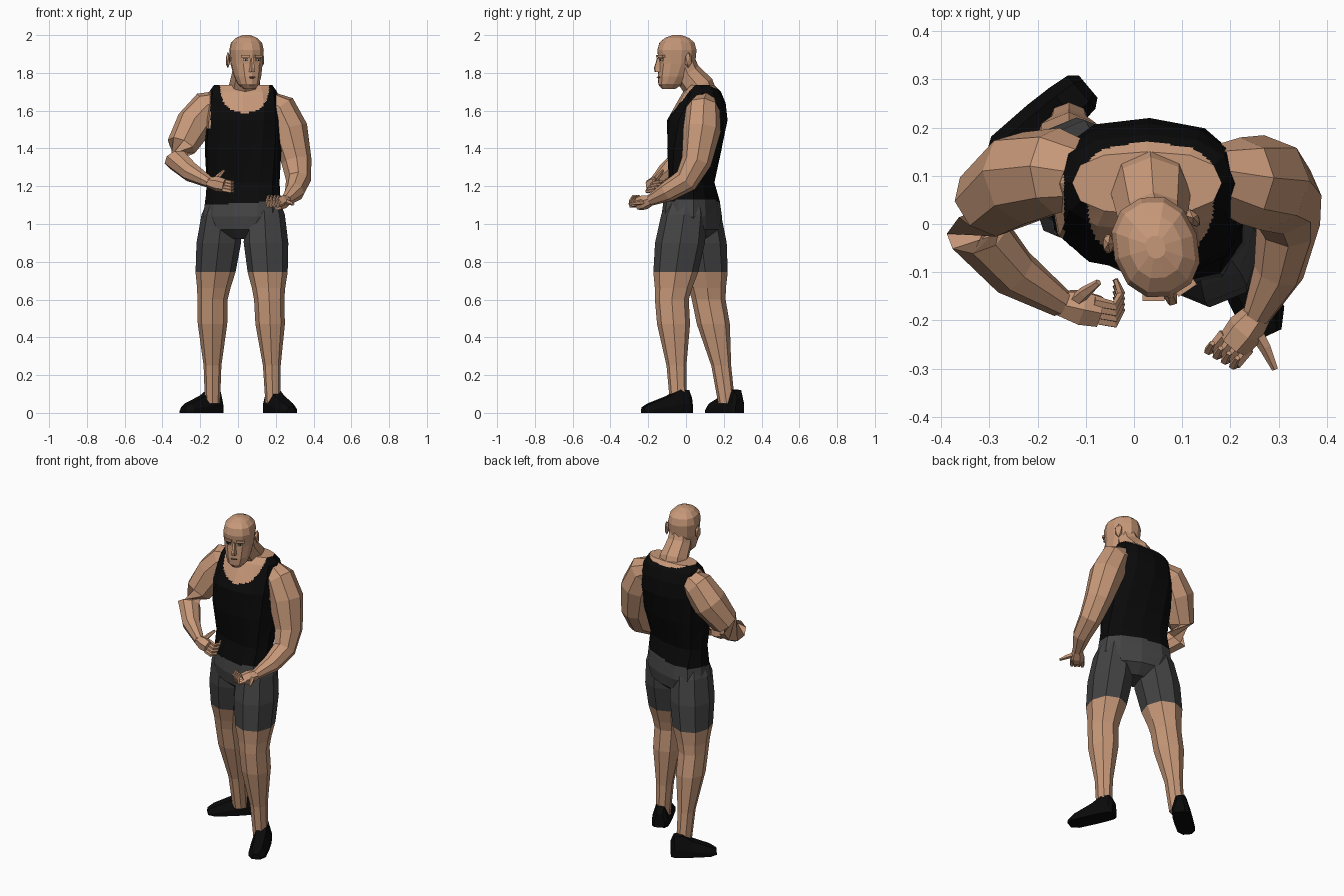
import bpy, bmesh
from math import sin, cos, pi, radians, copysign
from mathutils import Vector, Matrix

if "Cube" in bpy.data.objects:
    bpy.data.objects.remove(bpy.data.objects["Cube"])


def material(name, *rgb):
    mat = bpy.data.materials.new(name)
    mat.use_nodes = True
    mat.diffuse_color = (*rgb, 1)
    shader = mat.node_tree.nodes["Principled BSDF"]
    shader.inputs["Base Color"].default_value = (*rgb, 1)
    shader.inputs["Roughness"].default_value = 0.9
    return mat


SKIN = material("skin", .57, .315, .19)
BLACK = material("black cloth and shoes", .003, .003, .003)
GREY = material("grey shorts", .057, .057, .057)
WHITE = material("eye white", .55, .48, .42)
DARK = material("dark brown", .03, .02, .01)
LIP = material("lip", .4, .19, .12)


def finish(name, bm, materials, colour_rule=None, placement=None):
    """Turn a bmesh into an object, colouring faces by a rule on their centre."""
    bmesh.ops.recalc_face_normals(bm, faces=bm.faces)
    if colour_rule:
        for face in bm.faces:
            face.material_index = colour_rule(face.calc_center_median())
    if placement:
        bm.transform(placement)
    mesh = bpy.data.meshes.new(name)
    bm.to_mesh(mesh)
    bm.free()
    for mat in materials:
        mesh.materials.append(mat)
    bpy.context.collection.objects.link(bpy.data.objects.new(name, mesh))


def loft(rings, cuts=0):
    """Bridge equal rings of points and close both ends."""
    bm = bmesh.new()
    rows = [[bm.verts.new(point) for point in ring] for ring in rings]
    for low, high in zip(rows, rows[1:]):
        for i in range(len(low)):
            bm.faces.new((low[i - 1], low[i], high[i], high[i - 1]))
    if cuts:
        bmesh.ops.subdivide_edges(bm, edges=bm.edges[:], cuts=cuts, use_grid_fill=True)
    bmesh.ops.holes_fill(bm, edges=[e for e in bm.edges if e.is_boundary], sides=0)
    return bm


def level_ring(centre, half_width, half_depth, yaw=0, sides=12, boxiness=.9):
    """Horizontal oval ring, slightly squared off."""
    turn = Matrix.Rotation(radians(yaw), 3, 'Z')
    ring = []
    for k in range(sides):
        c, s = cos(2 * pi * k / sides), sin(2 * pi * k / sides)
        x = half_width * copysign(abs(c) ** boxiness, c)
        y = half_depth * copysign(abs(s) ** boxiness, s)
        ring.append(Vector(centre) + turn @ Vector((x, y, 0)))
    return ring


def tube(name, points, radii, reference, sides=8):
    """Round limb along a path, with a radius at each point."""
    points = [Vector(p) for p in points]
    rings = []
    for i, (point, radius) in enumerate(zip(points, radii)):
        before, after = points[max(i - 1, 0)], points[min(i + 1, len(points) - 1)]
        along = (after - before).normalized()
        across = along.cross(Vector(reference)).normalized()
        other = along.cross(across)
        angles = [2 * pi * k / sides for k in range(sides)]
        rings.append([point + radius * (across * cos(a) + other * sin(a)) for a in angles])
    finish(name, loft(rings), [SKIN])


# Torso: height, centre depth, half width, half depth; the hips twist forward on the left
torso = [(.92, .03, .06, .07), (.97, .03, .18, .13), (1.04, .03, .22, .14), (1.12, .03, .21, .13),
         (1.22, .03, .2, .105), (1.4, .045, .205, .145), (1.55, .06, .2, .16), (1.64, .08, .19, .13),
         (1.7, .085, .18, .1), (1.735, .085, .155, .065)]


def torso_colour(c):
    """Skin in the neckline and armholes, cloth to the tilted waist, shorts below."""
    if c.z < 1.115 + .06 * c.x + .05 * c.y:
        return 2
    drop = .15 if c.y < .08 else .025
    in_neckline = abs((c.x - .035) / .13) ** 2.4 + abs((c.z - 1.74) / drop) ** 2.4 < 1
    in_armhole = c.z > 1.5 and abs(c.x - .035) > .18
    return 0 if in_neckline or in_armhole else 1


rings = []
for z, y, half_width, half_depth in torso:
    twist = -20 * min(1, max(0, (1.6 - z) / .5))
    rings.append(level_ring((.027, y, z), half_width, half_depth, twist, boxiness=.8))
finish("torso", loft(rings, cuts=9), [SKIN, BLACK, GREY], torso_colour)

# Legs follow hip, knee and ankle, with the hem of the shorts as a ring
HEM, KNEE, ANKLE, HIP = .745, .6, .1, 1.05
leg_radii = {1.12: .085, HIP: .108, .9: .118, HEM: .106, .66: .088, KNEE: .08, .47: .078, .25: .047, .05: .04}


def build_leg(side, hip, knee, ankle):
    hip, knee, ankle = Vector(hip), Vector(knee), Vector(ankle)
    rings = []
    for z, radius in leg_radii.items():
        if z > KNEE:
            spot = knee.lerp(hip, (z - KNEE) / (HIP - KNEE))
        else:
            spot = ankle.lerp(knee, max(0, (z - ANKLE) / (KNEE - ANKLE)))
        rings.append(level_ring((spot.x, spot.y, z), radius, radius * 1.12, sides=8))
    finish(side + "_leg", loft(rings), [SKIN, GREY], lambda c: int(c.z > HEM))


build_leg("left", (.14, -.01), (.165, -.075), (.185, -.04))
build_leg("right", (-.085, .065), (-.135, .12), (-.135, .215))

# Shoes: distance from the heel, half width, height
shoe = [(0, .03, .08), (.02, .045, .12), (.07, .05, .125), (.13, .052, .09), (.24, .05, .05), (.28, .025, .03)]


def build_shoe(side, heel, direction, size):
    outline = [(-1, 0), (-1, .4), (-.55, 1), (.55, 1), (1, .4), (1, 0)]
    rings = [[(d * size, w * across, h * up) for across, up in outline] for d, w, h in shoe]
    turn = Matrix.Rotation(radians(direction), 4, 'Z')
    finish(side + "_shoe", loft(rings), [BLACK], placement=Matrix.Translation(heel) @ turn)


build_shoe("left", (.165, .025, 0), -65, 1)
build_shoe("right", (-.095, .285, 0), -140, .92)

# Arms, from inside the shoulder to the wrist
arm_radii = (.06, .09, .1, .08, .066, .053, .03)
left_wrist, right_wrist = Vector((.255, -.19, 1.125)), Vector((-.15, -.165, 1.22))
tube("left_arm", [(.15, .1, 1.65), (.22, .09, 1.61), (.27, .085, 1.5), (.31, .055, 1.33),
                  (.32, 0, 1.23), (.3, -.1, 1.17), left_wrist], arm_radii, (1, 0, 0))
tube("right_arm", [(-.08, .1, 1.65), (-.16, .11, 1.62), (-.23, .095, 1.53), (-.3, .045, 1.41),
                   (-.325, -.015, 1.34), (-.25, -.1, 1.275), right_wrist], arm_radii, (0, 1, 1))


def build_hand(side, wrist, reach, across, curl):
    """Palm, thumb and four curled fingers in the hand's own directions."""
    reach, across, curl = (Vector(v).normalized() for v in (reach, across, curl))
    knuckles = wrist + reach * .08
    tube(side + "_palm", [wrist - reach * .01, wrist + reach * .04, knuckles],
         (.028, .04, .036), curl, sides=6)
    tube(side + "_thumb", [wrist + reach * .02, wrist + reach * .05 + across * .055,
                           wrist + reach * .08 + across * .1], (.017, .013, .007), curl, sides=5)
    for i in range(4):
        base = knuckles + across * .02 * (i - 1.5)
        bends = [base - reach * .01, base + reach * .035,
                 base + reach * .045 + curl * .03, base + reach * .03 + curl * .055]
        tube(f"{side}_finger_{i + 1}", bends, (.012, .011, .009, .006), across, sides=5)


build_hand("left", left_wrist, (-.6, -.75, -.25), (.85, -.5, 0), (0, .2, 1))
build_hand("right", right_wrist, (.95, -.2, -.2), (0, .6, .8), (.1, 1, .1))

# Neck leaning forward
tube("neck", [(.03, .09, 1.64), (.035, .065, 1.73), (.04, .005, 1.8), (.045, -.015, 1.86)],
     (.09, .083, .071, .065), (1, 0, 0))

# Head: half width at each height, with the jaw pushed forward, turned a little to its left
HEAD = Matrix.Translation((.045, -.048, 0)) @ Matrix.Rotation(radians(17), 4, 'Z')
head = {1.715: .03, 1.74: .055, 1.78: .07, 1.85: .083, 1.92: .089, 1.96: .08, 1.985: .055, 2: .02}
rings = [level_ring((0, -.4 * max(0, 1.83 - z), z), w, w * 1.2) for z, w in head.items()]
finish("head", loft(rings), [SKIN], placement=HEAD)

# Nose as a tapering wedge: height, half width, front
nose = [(1.805, .02, -.12), (1.825, .015, -.125), (1.88, .01, -.108)]
rings = [[(-w, -.08, z), (-w / 2, front, z), (w / 2, front, z), (w, -.08, z)] for z, w, front in nose]
finish("nose", loft(rings), [SKIN], placement=HEAD)


def face_part(name, mat, location, size, yaw=0, rounded=False):
    bm = bmesh.new()
    if rounded:
        bmesh.ops.create_icosphere(bm, subdivisions=1, radius=.5)
    else:
        bmesh.ops.create_cube(bm, size=1)
    turn = Matrix.Rotation(radians(yaw), 4, 'Z')
    finish(name, bm, [mat], placement=HEAD @ Matrix.Translation(location) @ turn @ Matrix.Diagonal((*size, 1)))


# Eyes, brows and ears on both sides
for sign, side in ((-1, "right"), (1, "left")):
    x, yaw = sign * .035, sign * 17
    face_part(side + "_eye", WHITE, (x, -.096, 1.868), (.026, .009, .009), yaw)
    face_part(side + "_iris", DARK, (x, -.099, 1.868), (.009, .008, .009), yaw)
    face_part(side + "_eyelid", DARK, (x, -.098, 1.874), (.028, .008, .003), yaw)
    face_part(side + "_brow", SKIN, (x, -.098, 1.888), (.046, .016, .013), yaw)
    face_part(side + "_ear", SKIN, (sign * .092, .035, 1.868), (.026, .046, .088), yaw, rounded=True)

# Mouth and chin
face_part("lips", LIP, (0, -.1, 1.776), (.04, .014, .014), rounded=True)
face_part("mouth_line", DARK, (0, -.104, 1.777), (.036, .008, .002))
face_part("chin", SKIN, (0, -.085, 1.74), (.05, .03, .035), rounded=True)
